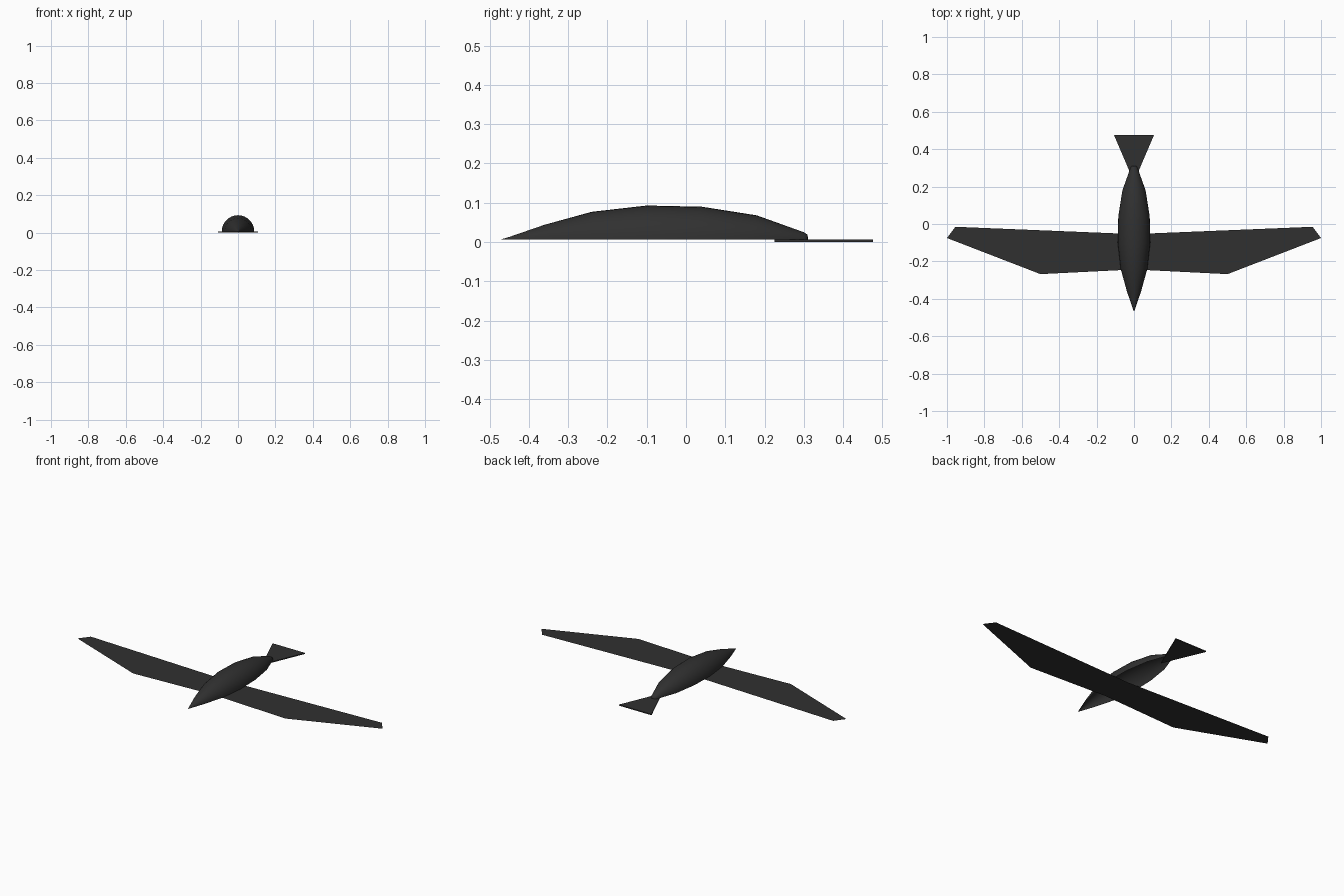
import bpy, bmesh, math

if "Cube" in bpy.data.objects:
    bpy.data.objects.remove(bpy.data.objects["Cube"])

BASE = 0.006  # height of the wing sheet and of the body's open rim

charcoal = bpy.data.materials.new("charcoal")
charcoal.diffuse_color = (0.03, 0.03, 0.03, 1)
charcoal.use_nodes = True
charcoal.node_tree.nodes["Principled BSDF"].inputs["Base Color"].default_value = charcoal.diffuse_color


def finish(name, bm):
    mesh = bpy.data.meshes.new(name)
    bm.to_mesh(mesh)
    bm.free()
    mesh.materials.append(charcoal)
    obj = bpy.data.objects.new(name, mesh)
    bpy.context.collection.objects.link(obj)
    return obj


def flat_shape(name, points, z, thickness=0.0):
    """Flat outline, optionally extruded upward."""
    bm = bmesh.new()
    face = bm.faces.new([bm.verts.new((x, y, z)) for x, y in points])
    if thickness:
        top = bmesh.ops.extrude_face_region(bm, geom=[face])["geom"]
        bmesh.ops.translate(bm, vec=(0, 0, thickness),
                            verts=[v for v in top if isinstance(v, bmesh.types.BMVert)])
        bmesh.ops.recalc_face_normals(bm, faces=bm.faces)
    return finish(name, bm)


# Body: half shell lofted along y from (y, radius) stations, open underneath
stations = [(-0.45, 0.007), (-0.36, 0.038), (-0.24, 0.071), (-0.10, 0.087),
            (0.04, 0.084), (0.18, 0.062), (0.30, 0.019), (0.309, 0.013)]
SIDES = 16
bm = bmesh.new()
rings = []
for y, r in stations:
    angles = [math.pi * i / SIDES for i in range(SIDES + 1)]
    rings.append([bm.verts.new((r * math.cos(a), y, BASE + r * math.sin(a))) for a in angles])
for a, b in zip(rings, rings[1:]):
    for i in range(SIDES):
        bm.faces.new((a[i], a[i + 1], b[i + 1], b[i]))
# Beak tip and rear cap
for ring, y, flip in ((rings[0], -0.47, False), (rings[-1], 0.311, True)):
    tip = bm.verts.new((0, y, BASE + 0.001))
    for i in range(SIDES):
        tri = (tip, ring[i + 1], ring[i])
        bm.faces.new(tri[::-1] if flip else tri)
# Make the shell face outward
bm.normal_update()
for f in bm.faces:
    c = f.calc_center_median()
    if f.normal.x * c.x + f.normal.z * (c.z - BASE) < 0:
        f.normal_flip()
body = finish("body", bm)
body.data.shade_smooth()

# Wings: one flat sheet running across under the body
half = [(0, -0.243), (0.5, -0.268), (1.0, -0.075), (0.955, -0.015), (0, -0.054)]
mirrored = [(-x, y) for x, y in reversed(half[1:-1])]
flat_shape("wings", half + mirrored, BASE)

# Tail: thin triangular plate fanning out behind the body
flat_shape("tail", [(0, 0.225), (0.107, 0.476), (-0.107, 0.476)], 0.0, 0.006)
